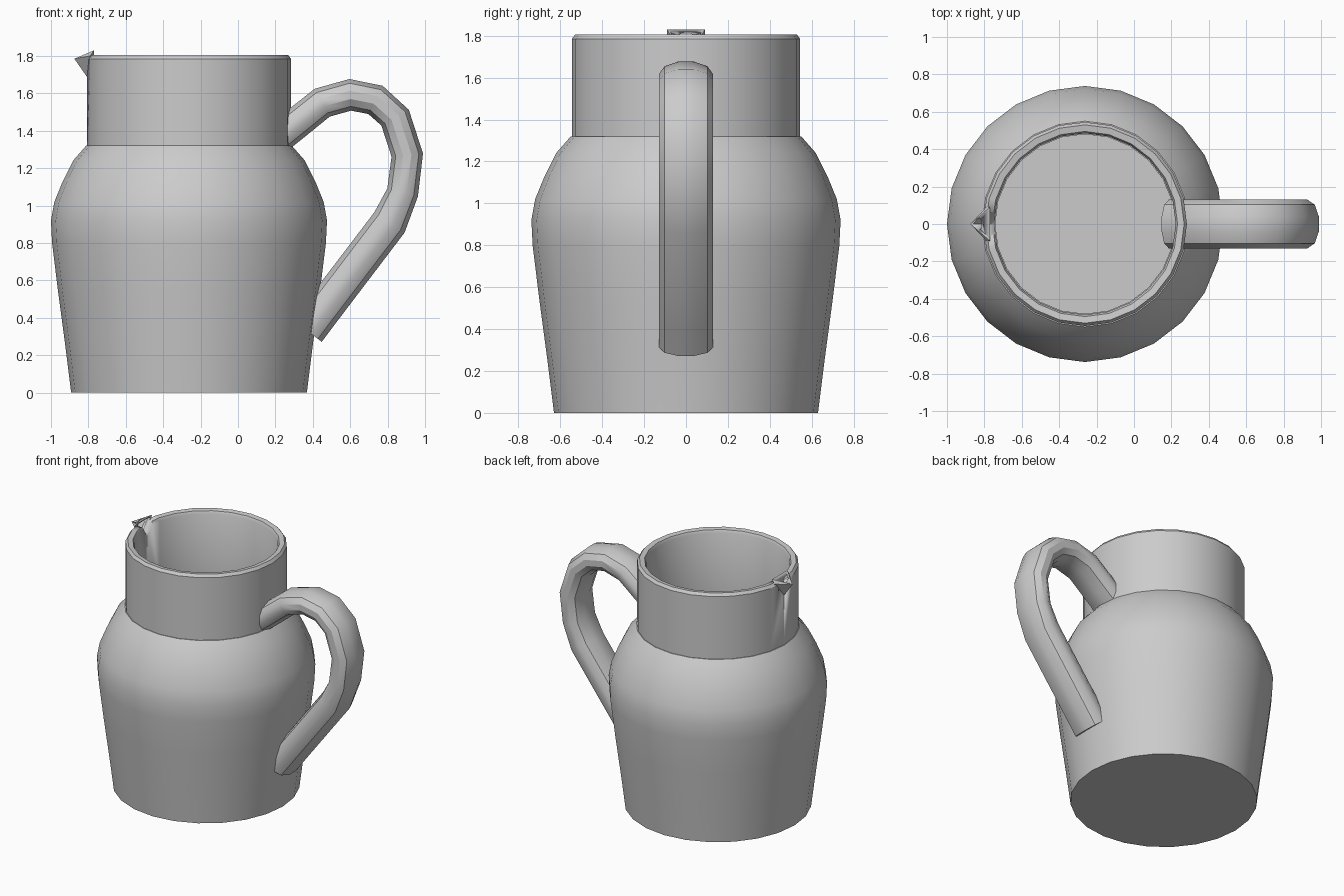
import bpy, bmesh, math
from mathutils import Vector

cube = bpy.data.objects.get("Cube")
if cube:
    bpy.data.objects.remove(cube, do_unlink=True)

CX = -0.262      # axis of the jug
SIDES = 24

clay = bpy.data.materials.new("grey_clay")
clay.use_nodes = True
clay.diffuse_color = (0.6, 0.6, 0.6, 1)
clay.node_tree.nodes["Principled BSDF"].inputs["Base Color"].default_value = (0.6, 0.6, 0.6, 1)


def finish(bm, name, angle=30):
    bmesh.ops.recalc_face_normals(bm, faces=bm.faces)
    me = bpy.data.meshes.new(name)
    bm.to_mesh(me)
    bm.free()
    me.materials.append(clay)
    ob = bpy.data.objects.new(name, me)
    bpy.context.collection.objects.link(ob)
    bpy.ops.object.select_all(action="DESELECT")
    ob.select_set(True)
    bpy.context.view_layer.objects.active = ob
    bpy.ops.object.shade_smooth_by_angle(angle=math.radians(angle))
    return ob


def bridge(bm, a, b):
    for i in range(len(a)):
        j = (i + 1) % len(a)
        bm.faces.new((a[i], a[j], b[j], b[i]))


def lathe(name, profile, closed=True):
    """Turn (radius, height) pairs around the jug axis."""
    bm = bmesh.new()
    rings = []
    for r, z in profile:
        angles = [math.tau * i / SIDES for i in range(SIDES)]
        rings.append([bm.verts.new((CX + r * math.cos(a), r * math.sin(a), z)) for a in angles])
    for a, b in zip(rings, rings[1:]):
        bridge(bm, a, b)
    if closed:
        bridge(bm, rings[-1], rings[0])
    else:
        bm.faces.new(rings[0])
        bm.faces.new(rings[-1])
    return finish(bm, name)


def wedge(name, tip, half, low, back):
    """Pointed solid, narrowing downward and outward."""
    bm = bmesh.new()
    v = [bm.verts.new(p) for p in ((tip, 0, 1.785), (-0.79, -half, 1.80), (-0.79, half, 1.80),
                                   (-0.795, 0, low), (back, -half, 1.83), (back, half, 1.83), (back, 0, low))]
    bmesh.ops.convex_hull(bm, input=v)
    return finish(bm, name)


# Body: outer wall, shoulder, inner wall and floor
body = lathe("body", [(0.63, 0), (0.66, 0.24), (0.70, 0.54), (0.732, 0.80), (0.738, 0.92),
                      (0.72, 1.02), (0.675, 1.13), (0.62, 1.24), (0.55, 1.32),
                      (0.48, 1.32), (0.56, 1.24), (0.62, 1.13), (0.68, 0.92),
                      (0.68, 0.80), (0.59, 0.02)], closed=False)

# Neck ring with a softened rim
neck = lathe("neck", [(0.545, 1.31), (0.545, 1.785), (0.53, 1.805), (0.495, 1.80),
                      (0.485, 1.78), (0.485, 1.31)])

# Pouring spout: a small wedge, hollowed together with the rim
spout = wedge("spout", -0.875, 0.09, 1.67, -0.77)
cutter = wedge("spout_cutter", -0.865, 0.075, 1.70, -0.70)
for v in cutter.data.vertices:
    v.co.z += 0.012
cutter.hide_render = True
cutter.hide_set(True)
for ob in (neck, spout):
    cut = ob.modifiers.new("pouring_notch", "BOOLEAN")
    cut.operation = "DIFFERENCE"
    cut.object = cutter

# Handle: flattened tube swept along an arch in the xz plane
path = [(0.20, 1.35), (0.30, 1.43), (0.45, 1.55), (0.60, 1.592), (0.735, 1.565), (0.84, 1.47),
        (0.905, 1.27), (0.88, 1.07), (0.81, 0.91), (0.46, 0.45), (0.37, 0.33)]
pts = [Vector((x, 0, z)) for x, z in path]
bm = bmesh.new()
rings = []
for i, p in enumerate(pts):
    along = (pts[min(i + 1, len(pts) - 1)] - pts[max(i - 1, 0)]).normalized()
    out = Vector((-along.z, 0, along.x))
    thick = 0.098 if i > 7 else 0.085
    ring = []
    for k in range(12):
        a = math.tau * (k + 0.5) / 12
        c, s = math.cos(a), math.sin(a)
        wide = max(-1, min(1, 1.12 * c))
        ring.append(bm.verts.new(p + out * thick * s * 1.03 + Vector((0, 0.13 * wide, 0))))
    rings.append(ring)
for a, b in zip(rings, rings[1:]):
    bridge(bm, a, b)
bm.faces.new(rings[0])
bm.faces.new(rings[-1])
handle = finish(bm, "handle", 35)
